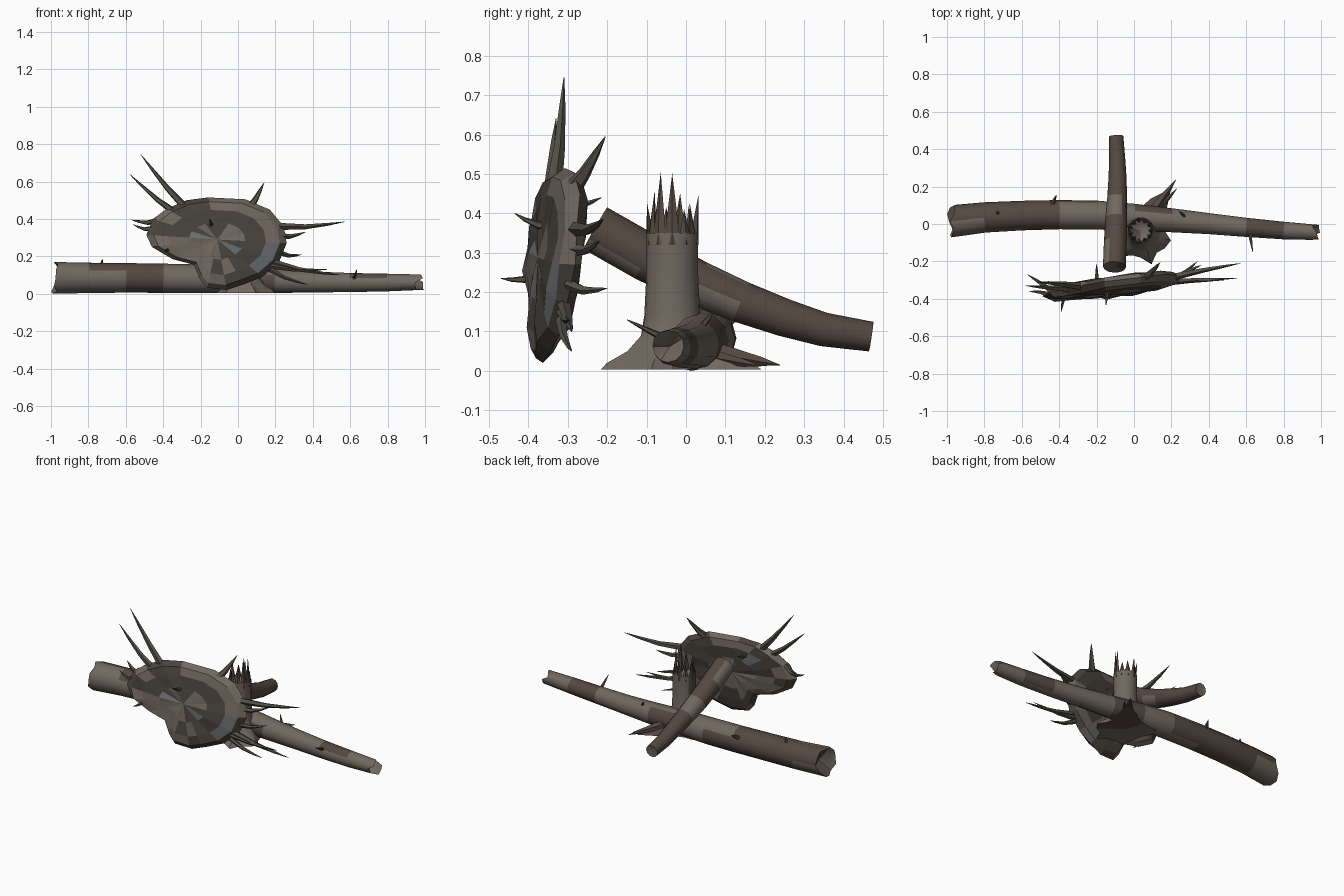
import bpy, bmesh, math, random
from mathutils import Vector, noise

if "Cube" in bpy.data.objects:
    bpy.data.objects.remove(bpy.data.objects["Cube"])

random.seed(4)


def material(name, rgb):
    m = bpy.data.materials.new(name)
    m.diffuse_color = (*rgb, 1)
    m.use_nodes = True
    m.node_tree.nodes["Principled BSDF"].inputs["Base Color"].default_value = m.diffuse_color
    return m


BARK = material("bark", (0.165, 0.14, 0.115))
BROWN = material("brown_bark", (0.09, 0.066, 0.052))
SOIL = material("soil", (0.065, 0.056, 0.045))
STONE = material("stone", (0.15, 0.16, 0.17))
MOSS = material("root", (0.085, 0.08, 0.06))


def finish(name, bm, mats, smooth=True, patch=0.15, freq=5):
    """Make an object; noise decides which faces get the patch materials."""
    bmesh.ops.recalc_face_normals(bm, faces=bm.faces)
    for f in bm.faces:
        n = noise.noise(f.calc_center_median() * freq)
        f.material_index = 1 if len(mats) > 1 and n > patch else 0
        if len(mats) > 2 and random.random() < 0.08:
            f.material_index = 2
    me = bpy.data.meshes.new(name)
    bm.to_mesh(me)
    bm.free()
    ob = bpy.data.objects.new(name, me)
    bpy.context.collection.objects.link(ob)
    for m in mats:
        me.materials.append(m)
    if smooth:
        bpy.context.view_layer.objects.active = ob
        ob.select_set(True)
        bpy.ops.object.shade_smooth_by_angle(angle=math.radians(40))
        ob.select_set(False)
    return ob


def bridge(bm, a, b):
    n = len(a)
    for i in range(n):
        bm.faces.new((a[i], a[(i + 1) % n], b[(i + 1) % n], b[i]))


def fan(bm, ring, co):
    c = bm.verts.new(co)
    for i in range(len(ring)):
        bm.faces.new((ring[i], ring[(i + 1) % len(ring)], c))


def tube(bm, pts, radii, sides=10, jag=0.0, recess=0.0):
    """Tapered tube along points, with ragged or pointed ends."""
    pts = [Vector(p) for p in pts]
    rings = []
    last = len(pts) - 1
    for k, p in enumerate(pts):
        t = (pts[min(k + 1, last)] - pts[max(k - 1, 0)]).normalized()
        u = t.cross(Vector((0, 0, 1)) if abs(t.z) < 0.9 else Vector((0, 1, 0))).normalized()
        v = t.cross(u)
        ring = []
        for i in range(sides):
            a = 2 * math.pi * i / sides
            d = random.uniform(-1, 1) * jag if k in (0, last) else 0
            ring.append(bm.verts.new(p + radii[k] * (u * math.cos(a) + v * math.sin(a)) + t * d))
        rings.append(ring)
    for a, b in zip(rings, rings[1:]):
        bridge(bm, a, b)
    d0 = (pts[1] - pts[0]).normalized() * recess
    d1 = (pts[-2] - pts[-1]).normalized() * recess
    fan(bm, rings[0], pts[0] + d0)
    fan(bm, rings[-1], pts[-1] + d1)


def spike(bm, base, tip, r=0.016, bend=0.02):
    """Curved tapering root."""
    b, t = Vector(base), Vector(tip)
    off = Vector((0, random.uniform(-0.4, 0.4), -1)) * bend
    tube(bm, [b, b.lerp(t, 0.4) + off, b.lerp(t, 0.75) + off * 0.6, t],
         [r, r * 0.7, r * 0.4, 0.001], 5)


# Long fallen log
bm = bmesh.new()
tube(bm, [(-0.97, 0.015, 0.085), (-0.8, 0.035, 0.085), (-0.6, 0.045, 0.085), (-0.4, 0.05, 0.083),
          (-0.2, 0.048, 0.08), (0, 0.035, 0.076), (0.2, 0.02, 0.068), (0.4, 0.002, 0.063),
          (0.6, -0.018, 0.06), (0.8, -0.035, 0.06), (0.97, -0.045, 0.062)],
     [0.085, 0.081, 0.079, 0.078, 0.077, 0.073, 0.064, 0.056, 0.051, 0.047, 0.041], 12, 0.028, 0.05)
finish("fallen_log", bm, [BARK, BROWN], patch=0.12, freq=3)

# Twig stubs on the fallen log
bm = bmesh.new()
spike(bm, (0.62, -0.05, 0.08), (0.635, -0.15, 0.13), 0.011, 0.0)
spike(bm, (-0.44, 0.1, 0.12), (-0.415, 0.155, 0.15), 0.015, 0.0)
spike(bm, (-0.73, 0.06, 0.15), (-0.725, 0.06, 0.185), 0.012, 0.0)
spike(bm, (0.28, 0.03, 0.1), (0.24, 0.07, 0.15), 0.012, 0.0)
finish("twig_stubs", bm, [BROWN])

# Leaning log
bm = bmesh.new()
tube(bm, [(-0.105, -0.23, 0.362), (-0.1, -0.1, 0.288), (-0.095, 0.03, 0.222), (-0.09, 0.14, 0.175),
          (-0.088, 0.25, 0.135), (-0.09, 0.35, 0.105), (-0.095, 0.47, 0.087)],
     [0.061, 0.061, 0.058, 0.053, 0.048, 0.043, 0.038], 12, 0, 0.006)
finish("leaning_log", bm, [BARK, BROWN], patch=0.1, freq=4)

# Stump with flared base and root lobes
bm = bmesh.new()
N = 20
C = Vector((0.035, -0.035, 0))
lobes = [(-25, 0.06), (-72, 0.07), (-125, 0.05), (150, 0.06), (55, 0.16)]
rings = []
for z, flare, r in [(0.004, 1, 0.12), (0.02, 0.85, 0.115), (0.05, 0.35, 0.095), (0.09, 0.08, 0.077),
                    (0.14, 0, 0.071), (0.24, 0, 0.066), (0.35, 0, 0.066)]:
    ring = []
    for i in range(N):
        a = 2 * math.pi * i / N
        rad = r
        for deg, amt in lobes:
            d = (a - math.radians(deg) + math.pi) % (2 * math.pi) - math.pi
            rad += flare * amt * math.exp(-(d / 0.3) ** 2)
        ring.append(bm.verts.new(C + Vector((rad * math.cos(a), rad * math.sin(a), z))))
    rings.append(ring)
for a, b in zip(rings, rings[1:]):
    bridge(bm, a, b)
fan(bm, rings[0], C + Vector((0, 0, 0.004)))
fan(bm, rings[-1], C + Vector((0, 0, 0.29)))
finish("stump", bm, [BARK, BROWN], patch=0.15)

# Splinters around the broken stump top
bm = bmesh.new()
for i in range(11):
    a = 2 * math.pi * i / 11
    d = Vector((math.cos(a), math.sin(a), 0))
    s = Vector((-d.y, d.x, 0)) * 0.022
    p = C + d * 0.06 + Vector((0, 0, 0.32))
    top = p + d * random.uniform(-0.012, 0.012) + Vector((0, 0, random.uniform(0.09, 0.185)))
    ring = [bm.verts.new(q) for q in (p - s, p + d * 0.008, p + s, p - d * 0.018)]
    fan(bm, ring, top)
    bm.faces.new(ring)
finish("stump_splinters", bm, [BROWN], smooth=False)

# Exposed stump roots
bm = bmesh.new()
spike(bm, (0.09, 0.06, 0.05), (0.225, 0.238, 0.015), 0.03, 0.0)
spike(bm, (0.1, 0.05, 0.04), (0.23, 0.19, 0.012), 0.022, 0.0)
finish("stump_roots", bm, [BROWN])


# Upturned root plate: lens-shaped slab, tilted
def plane_y(x, z):
    return -0.335 + 0.14 * (x + 0.1) + 0.13 * (z - 0.28)


outline = [(-0.16, 0.515), (0.04, 0.505), (0.17, 0.45), (0.245, 0.36), (0.26, 0.27), (0.22, 0.17),
           (0.13, 0.09), (0.03, 0.05), (-0.06, 0.02), (-0.165, 0.032), (-0.205, 0.08), (-0.235, 0.155),
           (-0.35, 0.185), (-0.46, 0.25), (-0.49, 0.315), (-0.455, 0.4), (-0.38, 0.455), (-0.275, 0.5)]
cx, cz = -0.11, 0.29
bm = bmesh.new()


def plate_ring(s, off):
    ring = []
    for x, z in outline:
        x, z = cx + (x - cx) * s, cz + (z - cz) * s
        j = random.uniform(-0.006, 0.006)
        ring.append(bm.verts.new((x, plane_y(x, z) + off + j, z)))
    return ring


rim = plate_ring(1, 0)
for side in (-1, 1):
    prev = rim
    for s, off in ((0.9, 0.028), (0.7, 0.036), (0.4, 0.04)):
        ring = plate_ring(s, off * side)
        bridge(bm, prev, ring)
        prev = ring
    fan(bm, prev, (cx, plane_y(cx, cz) + 0.042 * side, cz))
finish("root_plate", bm, [BARK, SOIL, STONE], smooth=False, patch=-0.03, freq=7)

# Roots sticking out of the plate: base x, base z, tip
roots = [(-0.28, 0.46, (-0.52, -0.31, 0.745), 0.022), (-0.33, 0.43, (-0.58, -0.33, 0.64), 0.02),
         (-0.43, 0.39, (-0.57, -0.27, 0.395), 0.018), (0.06, 0.46, (0.14, -0.205, 0.595), 0.024),
         (0.22, 0.36, (0.57, -0.21, 0.385), 0.02), (0.22, 0.31, (0.36, -0.22, 0.33), 0.018),
         (0.18, 0.17, (0.55, -0.29, 0.1), 0.018), (0.17, 0.15, (0.48, -0.3, 0.13), 0.016),
         (0.17, 0.13, (0.37, -0.29, 0.05), 0.015), (0.22, 0.22, (0.34, -0.2, 0.21), 0.016),
         (-0.14, 0.37, (-0.15, -0.435, 0.4), 0.014), (-0.37, 0.25, (-0.39, -0.47, 0.235), 0.014),
         (-0.46, 0.35, (-0.56, -0.36, 0.37), 0.014), (-0.2, 0.42, (-0.2, -0.215, 0.44), 0.015)]
bm = bmesh.new()
for x, z, tip, r in roots:
    spike(bm, (x, plane_y(x, z), z), tip, r, 0.012)
finish("plate_roots", bm, [MOSS])
